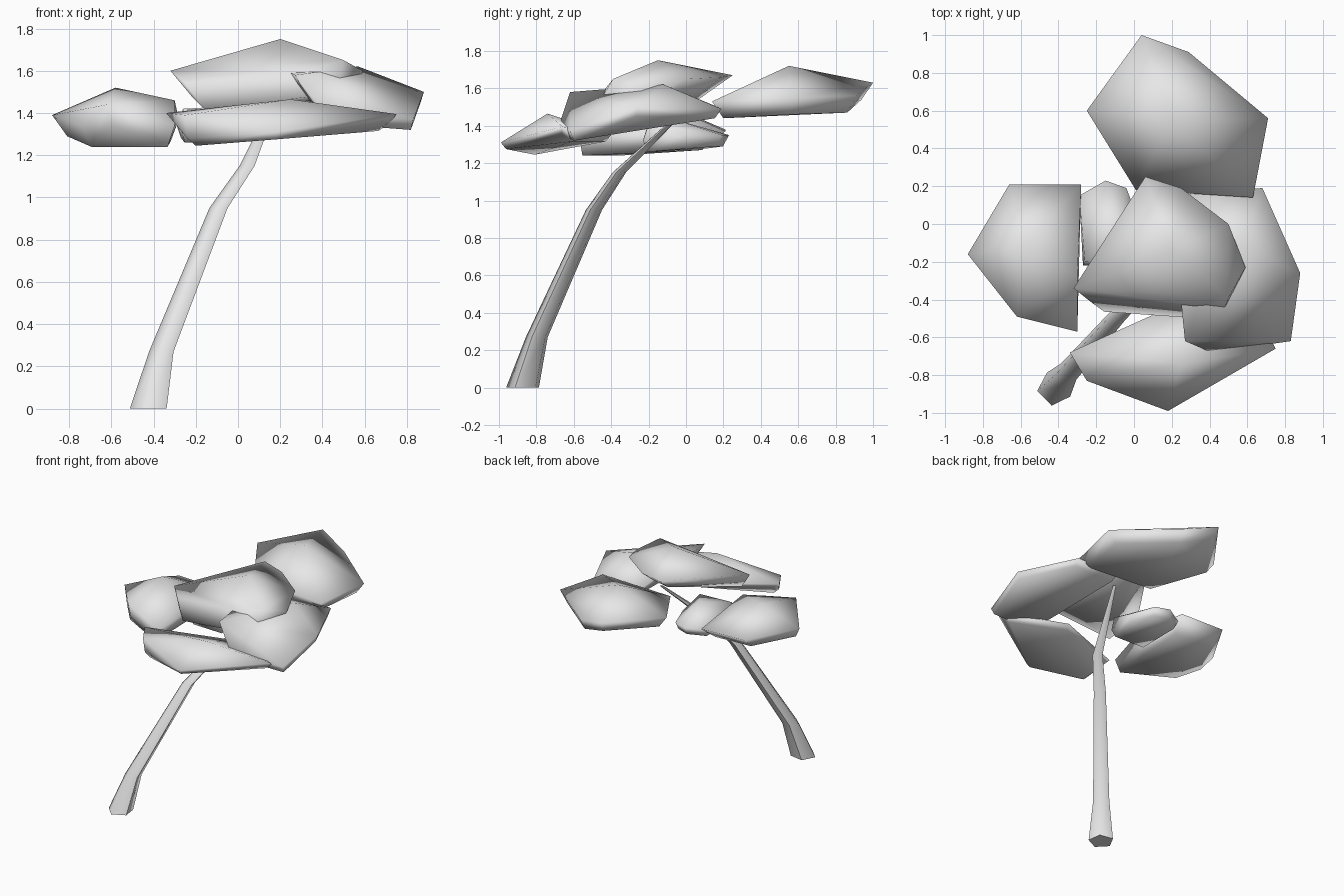
import bpy
import bmesh
from math import cos, sin, pi, radians
from mathutils import Vector

default_cube = bpy.data.objects.get("Cube")
if default_cube:
    bpy.data.objects.remove(default_cube, do_unlink=True)


def make_material(name, colour):
    material = bpy.data.materials.new(name)
    material.use_nodes = True
    material.diffuse_color = colour
    material.node_tree.nodes["Principled BSDF"].inputs["Base Color"].default_value = colour
    return material


pale_grey = make_material("pale grey", (0.8, 0.8, 0.8, 1.0))


def finish(mesh_data, name, sharp_angle):
    """Turn a bmesh into a named, smooth-shaded object."""
    bmesh.ops.recalc_face_normals(mesh_data, faces=mesh_data.faces)
    mesh = bpy.data.meshes.new(name)
    mesh_data.to_mesh(mesh)
    mesh_data.free()
    mesh.materials.append(pale_grey)
    part = bpy.data.objects.new(name, mesh)
    bpy.context.collection.objects.link(part)
    bpy.ops.object.select_all(action="DESELECT")
    part.select_set(True)
    bpy.context.view_layer.objects.active = part
    bpy.ops.object.shade_smooth_by_angle(angle=radians(sharp_angle))


def foliage(name, rim, apex, base_scale, base_shift):
    """Low-poly clump: a rim outline, one peak, and a shrunken base below the rim."""
    rim = [Vector(point) for point in rim]
    centre = sum(rim, Vector()) / len(rim)
    shrink = Vector((base_scale, base_scale, 1))
    base = [centre + (point - centre) * shrink + Vector(base_shift) for point in rim]
    clump = bmesh.new()
    for point in rim + base + [Vector(apex)]:
        clump.verts.new(point)
    hull = bmesh.ops.convex_hull(clump, input=clump.verts)
    unused = {v for v in hull["geom_interior"] if isinstance(v, bmesh.types.BMVert)}
    bmesh.ops.delete(clump, geom=list(unused), context="VERTS")
    finish(clump, name, 130)


def tapered_stem(name, path, sides, turn):
    """Stack of level rings joined into a tube; path rows are centre and radius."""
    stem = bmesh.new()
    angles = [turn + 2 * pi * i / sides for i in range(sides)]
    rings = []
    for x, y, z, radius in path:
        rings.append([stem.verts.new((x + radius * cos(a), y + radius * sin(a), z))
                      for a in angles])
    for lower, upper in zip(rings, rings[1:]):
        for i in range(sides):
            j = (i + 1) % sides
            stem.faces.new((lower[i], lower[j], upper[j], upper[i]))
    stem.faces.new(rings[0][::-1])
    stem.faces.new(rings[-1])
    finish(stem, name, 74)


# Leaning five-sided trunk, flared at the foot
tapered_stem("trunk", [
    (-0.42, -0.87, 0, 0.093),
    (-0.36, -0.795, 0.27, 0.062),
    (-0.09, -0.49, 0.95, 0.046),
    (0.045, -0.355, 1.15, 0.038),
    (0.2, 0.02, 1.51, 0.012),
], sides=5, turn=radians(44))

# Back clump
foliage("back_foliage", [
    (0.04, 1.0, 1.63), (0.29, 0.91, 1.56), (0.71, 0.56, 1.55),
    (0.63, 0.14, 1.53), (0.01, 0.18, 1.54), (-0.25, 0.6, 1.6),
], apex=(0.2, 0.55, 1.72), base_scale=0.86, base_shift=(0, 0, -0.09))

# Highest clump in the middle
foliage("top_foliage", [
    (0.06, 0.25, 1.67), (0.25, 0.19, 1.66), (0.5, 0, 1.65), (0.59, -0.23, 1.6),
    (0.5, -0.39, 1.65), (0.32, -0.43, 1.6), (-0.25, -0.39, 1.54),
    (-0.32, -0.34, 1.6),
], apex=(0.2, -0.15, 1.75), base_scale=0.84, base_shift=(0.02, -0.11, -0.125))

# Clump on the model's left
foliage("left_foliage", [
    (0.27, -0.62, 1.58), (0.41, -0.68, 1.4), (0.83, -0.62, 1.37),
    (0.88, -0.26, 1.5), (0.68, 0.19, 1.49), (0.3, 0.17, 1.5), (0.25, -0.42, 1.59),
], apex=(0.57, -0.12, 1.62), base_scale=0.93, base_shift=(0.01, 0, -0.05))

# Low clump at the front
foliage("front_foliage", [
    (-0.34, -0.68, 1.4), (-0.25, -0.83, 1.39), (-0.24, -0.82, 1.28),
    (0.18, -0.99, 1.31), (0.75, -0.66, 1.395), (0.72, -0.6, 1.35), (0.28, -0.4, 1.35),
], apex=(0.25, -0.74, 1.465), base_scale=0.9, base_shift=(0, 0, -0.035))

# Clump on the model's right
foliage("right_foliage", [
    (-0.88, -0.16, 1.39), (-0.66, 0.21, 1.38), (-0.28, 0.21, 1.37),
    (-0.3, -0.28, 1.46), (-0.3, -0.57, 1.34), (-0.62, -0.49, 1.44),
    (-0.74, -0.33, 1.34),
], apex=(-0.58, -0.12, 1.52), base_scale=0.82, base_shift=(0.01, -0.05, -0.1))

# Small clump tucked underneath
foliage("inner_foliage", [
    (-0.29, 0.15, 1.34), (-0.15, 0.23, 1.35), (-0.04, 0.19, 1.35), (0.03, 0, 1.35),
    (0.02, -0.2, 1.41), (0.02, -0.23, 1.32), (-0.27, -0.22, 1.32), (-0.26, -0.2, 1.42),
], apex=(-0.08, -0.05, 1.43), base_scale=0.88, base_shift=(0, 0, -0.06))
